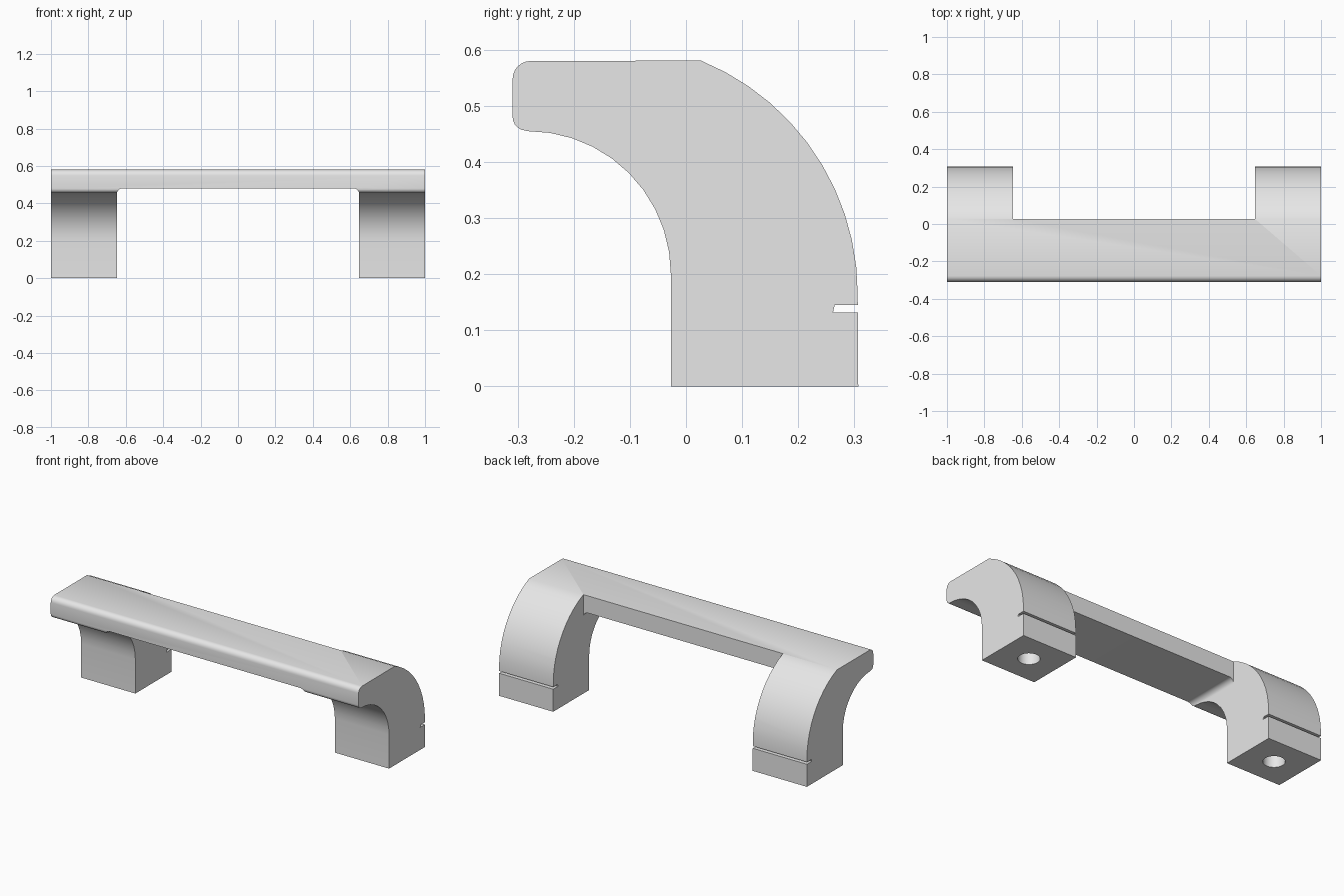
import bpy, bmesh, math
from mathutils import Vector

if "Cube" in bpy.data.objects:
    bpy.data.objects.remove(bpy.data.objects["Cube"])

grey = bpy.data.materials.new("plain_grey")
grey.diffuse_color = (0.8, 0.8, 0.8, 1)
grey.use_nodes = True
grey.node_tree.nodes["Principled BSDF"].inputs["Base Color"].default_value = grey.diffuse_color


def arc(cx, cy, r, a0, a1, n):
    """Points on a circle from angle a0 to a1 in degrees."""
    angles = [math.radians(a0 + (a1 - a0) * i / n) for i in range(n + 1)]
    return [(cx + r * math.cos(a), cy + r * math.sin(a)) for a in angles]


def prism(name, points, to_start, sweep):
    """Extrude a 2D outline, placed by to_start, along the sweep vector."""
    bm = bmesh.new()
    face = bm.faces.new([bm.verts.new(to_start(u, v)) for u, v in points])
    new = bmesh.ops.extrude_face_region(bm, geom=[face])["geom"]
    bmesh.ops.translate(bm, vec=Vector(sweep),
                        verts=[g for g in new if isinstance(g, bmesh.types.BMVert)])
    bmesh.ops.recalc_face_normals(bm, faces=bm.faces)
    mesh = bpy.data.meshes.new(name)
    bm.to_mesh(mesh)
    bm.free()
    mesh.materials.append(grey)
    obj = bpy.data.objects.new(name, mesh)
    bpy.context.collection.objects.link(obj)
    return obj


def box(y0, y1, z0, z1):
    return [(y0, z0), (y1, z0), (y1, z1), (y0, z1)]


# Curved side profile swept across the full width
profile = [(-0.027, 0), (0.307, 0)]
profile += arc(-0.143, 0.165, 0.449, 0, 67.8, 11)            # outer bend
profile += arc(-0.277, 0.548, 0.032, 90, 180, 6)             # lip, top
profile += arc(-0.285, 0.480, 0.024, 180, 265, 5)            # lip, bottom
profile += arc(-0.282, 0.200, 0.255, 90, 0, 10)              # inner bend
handle = prism("handle_body", profile, lambda y, z: (-1, y, z), (2, 0, 0))

# Opening between the legs, with rounded upper corners
opening = [(-0.648, -0.1), (0.648, -0.1)]
opening += arc(0.618, 0.45, 0.03, 0, 90, 6) + arc(-0.618, 0.45, 0.03, 90, 180, 6)
cutters = [prism("opening_cutter", opening, lambda x, z: (x, -0.5, z), (0, 1, 0))]

# Straight back edge of the grip bar between the legs
cutters.append(prism("back_cutter", box(0.026, 0.5, -0.2, 0.7),
                     lambda y, z: (-0.648, y, z), (1.296, 0, 0)))

# Thin slot across the back of both legs
slot = [(0.262, 0.132), (0.4, 0.132), (0.4, 0.145), (0.265, 0.145)]
cutters.append(prism("slot_cutter", slot, lambda y, z: (-1.1, y, z), (2.2, 0, 0)))

# Screw holes in the feet
for side in (-1, 1):
    circle = arc(side * 0.824, 0.14, 0.058, 0, 360, 32)[:-1]
    cutters.append(prism("screw_hole_cutter", circle,
                         lambda x, y: (x, y, -0.1), (0, 0, 0.35)))

# Apply the cuts and remove the cutters
bpy.context.view_layer.objects.active = handle
handle.select_set(True)
for cutter in cutters:
    cutter.hide_render = True
    mod = handle.modifiers.new("cut", 'BOOLEAN')
    mod.operation = 'DIFFERENCE'
    mod.solver = 'EXACT'
    mod.object = cutter
    bpy.ops.object.modifier_apply(modifier=mod.name)
    bpy.data.objects.remove(cutter)

bpy.ops.object.shade_smooth_by_angle(angle=math.radians(30))
